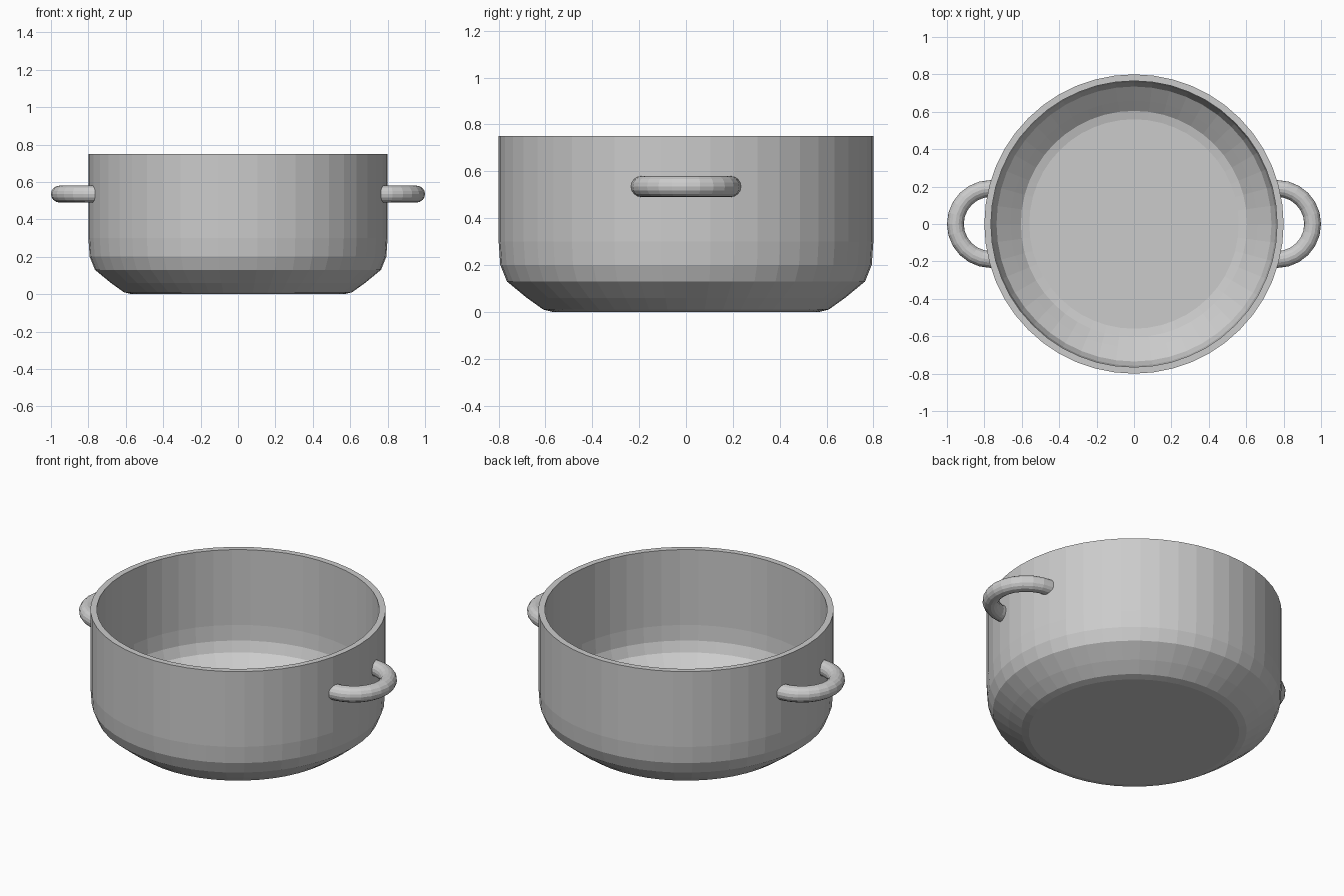
import bpy, bmesh
from math import sin, cos, pi
from mathutils import Vector

if "Cube" in bpy.data.objects:
    bpy.data.objects.remove(bpy.data.objects["Cube"])


def make_object(name, bm):
    bmesh.ops.recalc_face_normals(bm, faces=bm.faces)
    mesh = bpy.data.meshes.new(name)
    bm.to_mesh(mesh)
    bm.free()
    obj = bpy.data.objects.new(name, mesh)
    bpy.context.collection.objects.link(obj)
    return obj


def skin(bm, rings, cyclic=True):
    """Join consecutive rings of vertices with quads."""
    for a, b in zip(rings, rings[1:]):
        n = len(a)
        for i in range(n):
            j = (i + 1) % n
            bm.faces.new((a[i], a[j], b[j], b[i]))
    bm.faces.new(rings[0])
    bm.faces.new(rings[-1])


# Pot body: outer wall up to the rim, then inner wall down to the floor
profile = [(0.57, 0.0), (0.61, 0.01), (0.68, 0.06), (0.765, 0.13),
           (0.793, 0.20), (0.80, 0.30), (0.80, 0.75),
           (0.765, 0.75), (0.765, 0.30), (0.758, 0.21), (0.735, 0.15),
           (0.66, 0.09), (0.605, 0.045), (0.56, 0.035)]
SIDES = 48
bm = bmesh.new()
skin(bm, [[bm.verts.new((r * cos(2 * pi * i / SIDES), r * sin(2 * pi * i / SIDES), z))
           for i in range(SIDES)] for r, z in profile])
make_object("pot_body", bm)

# Loop handle: round tube swept along a half circle, mirrored to the other side
STEPS, TUBE = 12, 16
bm = bmesh.new()
rings = []
for s in range(STEPS + 1):
    a = -pi / 2 + pi * s / STEPS
    out = Vector((cos(a), sin(a), 0))
    centre = Vector((0.765, 0, 0.535)) + out * 0.19
    rings.append([bm.verts.new(centre + 0.045 * (out * cos(t) + Vector((0, 0, sin(t)))))
                  for t in (2 * pi * k / TUBE for k in range(TUBE))])
skin(bm, rings)
handle = make_object("handles", bm)
mirror = handle.modifiers.new("mirror", 'MIRROR')
mirror.use_clip = False
mirror.use_mirror_merge = False
